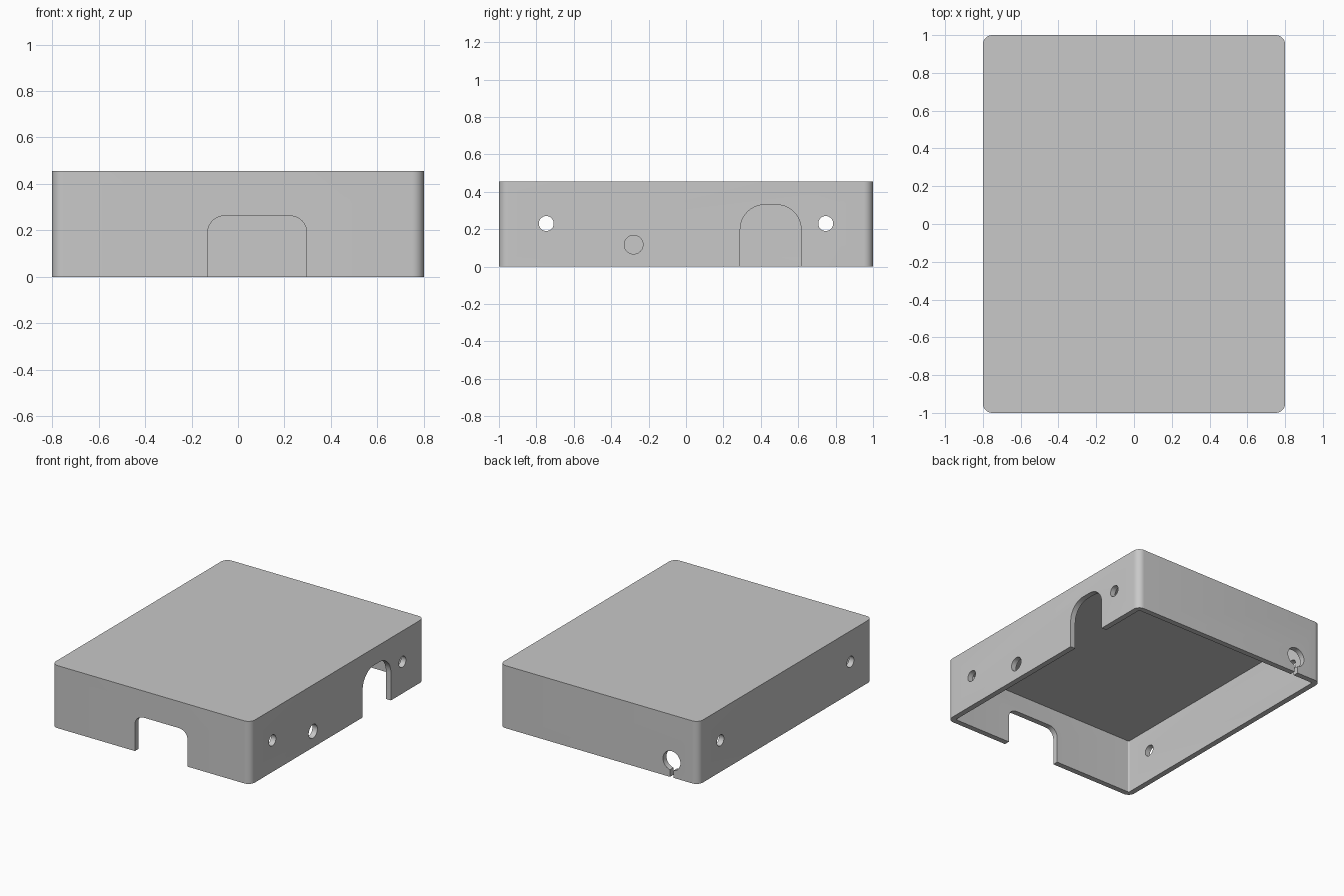
import bpy
import bmesh
from math import sin, cos, pi

cube = bpy.data.objects.get("Cube")
if cube:
    bpy.data.objects.remove(cube, do_unlink=True)

WIDTH, LENGTH, HEIGHT = 1.6, 2.0, 0.455
WALL, CEILING, CORNER = 0.04, 0.395, 0.05
HX, HY = WIDTH / 2, LENGTH / 2


def rounded_rect(u0, u1, v0, v1, r, steps=10):
    """Outline of a rectangle with round corners, counter-clockwise."""
    corners = [(u1 - r, v1 - r), (u0 + r, v1 - r), (u0 + r, v0 + r), (u1 - r, v0 + r)]
    points = []
    for i, (cu, cv) in enumerate(corners):
        for k in range(steps + 1):
            a = (i + k / steps) * pi / 2
            points.append((cu + r * cos(a), cv + r * sin(a)))
    return points


def circle(u, v, r):
    return rounded_rect(u - r, u + r, v - r, v + r, r)


def prism(name, outline, axis, start, end):
    """Extrude an outline along an axis between two positions."""
    place = {"x": lambda u, v, d: (d, u, v),
             "y": lambda u, v, d: (u, d, v),
             "z": lambda u, v, d: (u, v, d)}[axis]
    bm = bmesh.new()
    low = [bm.verts.new(place(u, v, start)) for u, v in outline]
    high = [bm.verts.new(place(u, v, end)) for u, v in outline]
    bm.faces.new(low)
    bm.faces.new(high)
    n = len(outline)
    for i in range(n):
        j = (i + 1) % n
        bm.faces.new((low[i], low[j], high[j], high[i]))
    bmesh.ops.remove_doubles(bm, verts=bm.verts, dist=1e-5)
    bmesh.ops.recalc_face_normals(bm, faces=bm.faces)
    mesh = bpy.data.meshes.new(name)
    bm.to_mesh(mesh)
    bm.free()
    obj = bpy.data.objects.new(name, mesh)
    bpy.context.collection.objects.link(obj)
    return obj


# Outer block of the open-bottomed cover
cover = prism("enclosure_cover", rounded_rect(-HX, HX, -HY, HY, CORNER), "z", 0, HEIGHT)

# Cavity and wall openings
ix, iy = HX - WALL, HY - WALL
right_wall = (HX - 0.1, HX + 0.1)
back_wall = (HY - 0.1, HY + 0.1)
cutters = [
    prism("cavity_cutter", rounded_rect(-ix, ix, -iy, iy, CORNER - WALL), "z", -0.2, CEILING),
    prism("front_port_cutter", rounded_rect(-0.13, 0.295, -0.3, 0.262, 0.07),
          "y", -HY - 0.1, -HY + 0.1),
    prism("side_port_cutter", rounded_rect(0.29, 0.615, -0.3, 0.33, 0.13), "x", *right_wall),
    prism("side_hole_cutter", circle(-0.28, 0.117, 0.05), "x", *right_wall),
    prism("cable_hole_cutter", circle(-0.585, 0.12, 0.07), "y", *back_wall),
    prism("cable_slot_cutter", rounded_rect(-0.598, -0.572, -0.1, 0.12, 0.001), "y", *back_wall),
]
# Screw holes through both long walls
for y in (-0.747, 0.747):
    cutters.append(prism("screw_hole_cutter", circle(y, 0.23, 0.04), "x", -HX - 0.1, HX + 0.1))

for cutter in cutters:
    cutter.hide_render = True
    mod = cover.modifiers.new(cutter.name, "BOOLEAN")
    mod.operation = "DIFFERENCE"
    mod.solver = "EXACT"
    mod.object = cutter

# Bake the cuts and drop the cutters
bpy.context.view_layer.update()
graph = bpy.context.evaluated_depsgraph_get()
baked = bpy.data.meshes.new_from_object(cover.evaluated_get(graph))
cover.modifiers.clear()
cover.data = baked
for cutter in cutters:
    bpy.data.objects.remove(cutter, do_unlink=True)

# Plain grey finish
grey = bpy.data.materials.new("light_grey")
grey.use_nodes = True
colour = (0.58, 0.58, 0.58, 1)
grey.diffuse_color = colour
grey.node_tree.nodes["Principled BSDF"].inputs["Base Color"].default_value = colour
baked.materials.clear()
baked.materials.append(grey)

# Smooth round corners, crisp edges
bpy.ops.object.select_all(action="DESELECT")
cover.select_set(True)
bpy.context.view_layer.objects.active = cover
bpy.ops.object.shade_smooth_by_angle(angle=pi / 6)
